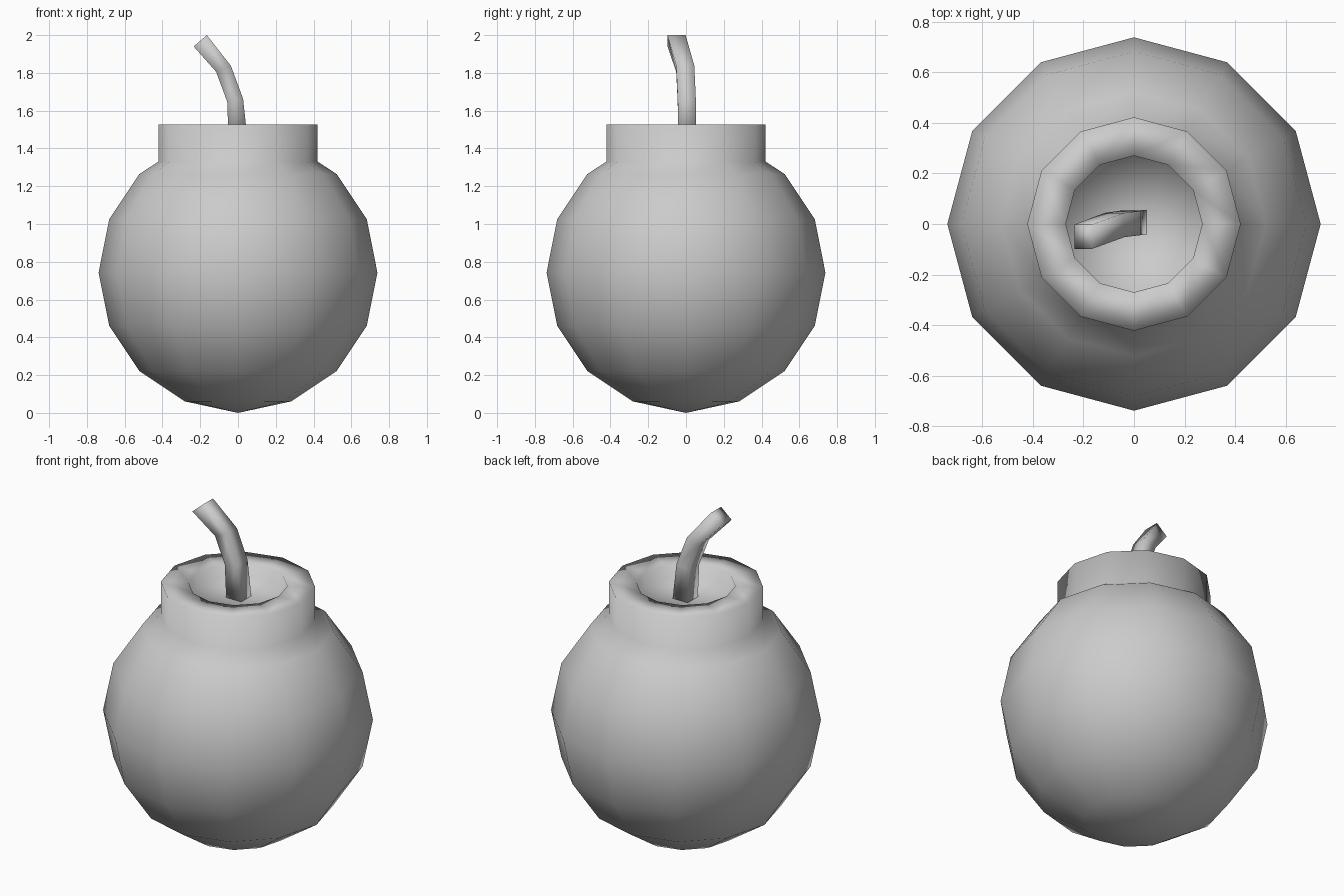
import bpy, bmesh, math
from mathutils import Vector

if "Cube" in bpy.data.objects:
    bpy.data.objects.remove(bpy.data.objects["Cube"])


def make_object(name, bm):
    bmesh.ops.recalc_face_normals(bm, faces=bm.faces)
    for f in bm.faces:
        f.smooth = True
    mesh = bpy.data.meshes.new(name)
    bm.to_mesh(mesh)
    bm.free()
    obj = bpy.data.objects.new(name, mesh)
    bpy.context.collection.objects.link(obj)
    return obj


def bridge(bm, a, b):
    n = len(a)
    for i in range(n):
        j = (i + 1) % n
        bm.faces.new((a[i], a[j], b[j], b[i]))


def lathe(name, profile, bottom_z, top_z, sides):
    bm = bmesh.new()
    rings = []
    for r, z in profile:
        angles = [2 * math.pi * i / sides for i in range(sides)]
        rings.append([bm.verts.new((r * math.cos(t), r * math.sin(t), z)) for t in angles])
    for a, b in zip(rings, rings[1:]):
        bridge(bm, a, b)
    for ring, z in ((rings[0], bottom_z), (rings[-1], top_z)):
        tip = bm.verts.new((0, 0, z))
        for i in range(sides):
            bm.faces.new((ring[i], ring[(i + 1) % sides], tip))
    return make_object(name, bm)


# Round shell: low-poly ball up to the shoulder, then collar, rim and recess
R, CZ = 0.738, 0.743
ball = [(R * math.sin(math.radians(22.5 * k)), CZ - R * math.cos(math.radians(22.5 * k)))
        for k in range(1, 7)]
collar = [(0.422, 1.33), (0.422, 1.527), (0.27, 1.527), (0.27, 1.45)]
lathe("round_shell", ball + collar, 0.0, 1.45, 12)

# Bent fuse: square section swept along a curved path
# Each station: centre, half-width direction in the x-z plane
stations = [((0.0, 0.007, 1.45), (0.05, 0.0)),
            ((-0.015, 0.004, 1.655), (0.042, 0.008)),
            ((-0.077, -0.004, 1.822), (0.039, 0.016)),
            ((-0.2, -0.05, 1.97), (0.035, 0.03))]
bm = bmesh.new()
loops = []
for centre, (dx, dz) in stations:
    c, w, d = Vector(centre), Vector((dx, 0, dz)), Vector((0, 0.048, 0))
    loops.append([bm.verts.new(p) for p in (c + w + d, c - w + d, c - w - d, c + w - d)])
for a, b in zip(loops, loops[1:]):
    bridge(bm, a, b)
bm.faces.new(loops[0])
bm.faces.new(loops[-1])
make_object("fuse", bm)
